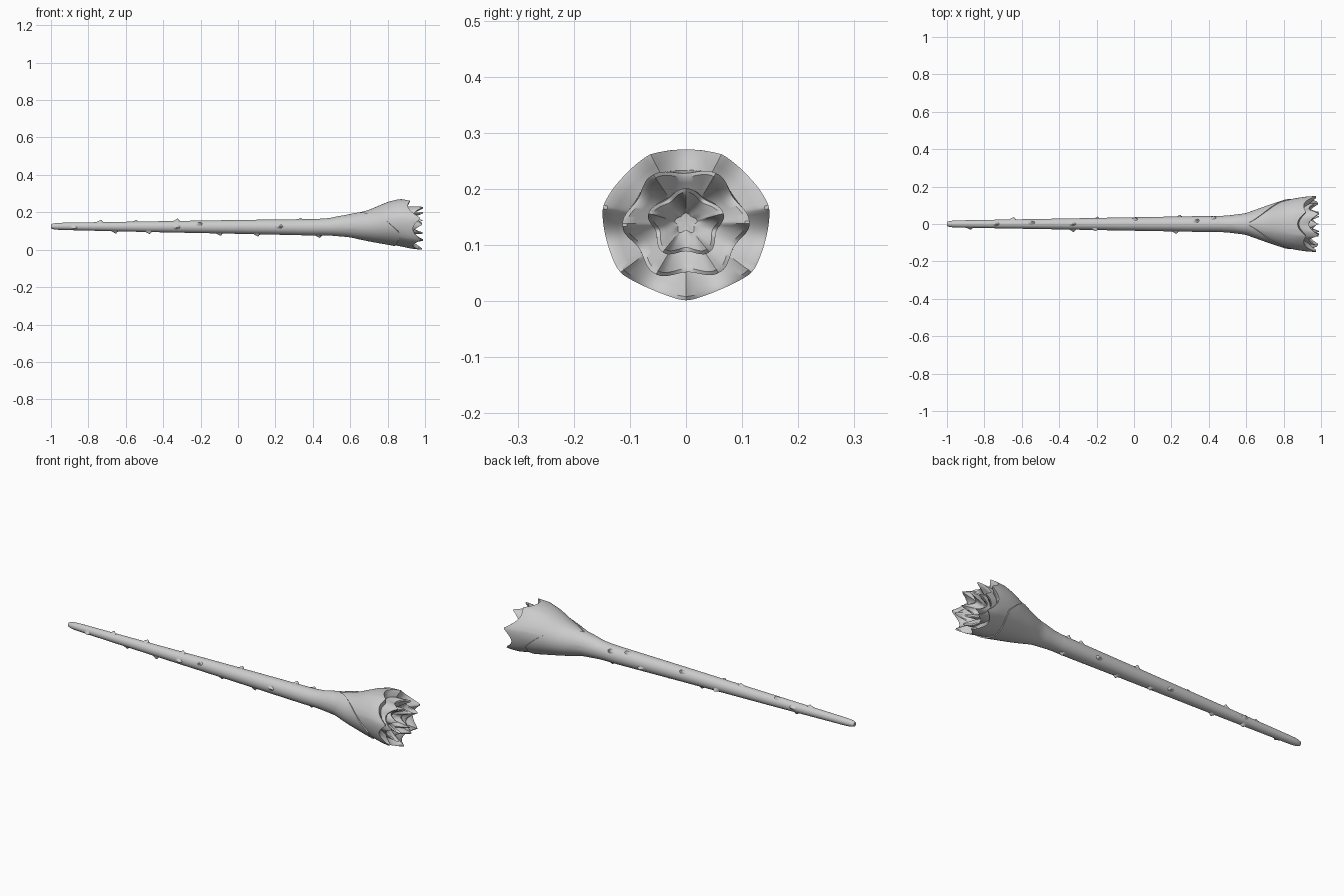
import bpy, bmesh
from math import sin, cos, pi, radians
from mathutils import Vector

if "Cube" in bpy.data.objects:
    bpy.data.objects.remove(bpy.data.objects["Cube"])

# Body profile: x, centre z, half-width y, half-height z
PROFILE = [(-1.0, .125, .010, .010), (-.99, .125, .015, .015), (-.96, .125, .019, .019),
           (-.5, .123, .027, .028), (0, .122, .036, .037), (.4, .120, .043, .044),
           (.5, .122, .044, .046), (.6, .128, .054, .058), (.7, .131, .090, .082),
           (.8, .144, .124, .113), (.86, .147, .139, .127), (.93, .140, .150, .135),
           (.97, .138, .152, .137), (1.0, .138, .150, .136)]
N = 128


def section(x):
    x = min(max(x, PROFILE[0][0]), PROFILE[-1][0])
    for a, b in zip(PROFILE, PROFILE[1:]):
        if x <= b[0]:
            t = (x - a[0]) / (b[0] - a[0])
            return [a[k] + (b[k] - a[k]) * t for k in (1, 2, 3)]


def point(x, ang, s=1.0, off=0.0):
    # ang = 0 is the top, positive towards +y
    zc, ry, rz = section(x)
    return Vector((x, sin(ang) * (ry * s + off), zc + cos(ang) * (rz * s + off)))


def grid_mesh(name, columns, start, end, sharp=40):
    # Closed surface from columns of points around the axis, with pole caps
    bm = bmesh.new()
    cols = [[bm.verts.new(p) for p in c] for c in columns]
    a, b = bm.verts.new(start), bm.verts.new(end)
    for c, d in zip(cols, cols[1:] + cols[:1]):
        bm.faces.new((a, d[0], c[0]))
        bm.faces.new((b, c[-1], d[-1]))
        for j in range(len(c) - 1):
            bm.faces.new((c[j], d[j], d[j + 1], c[j + 1]))
    bmesh.ops.recalc_face_normals(bm, faces=bm.faces)
    me = bpy.data.meshes.new(name)
    bm.to_mesh(me)
    bm.free()
    ob = bpy.data.objects.new(name, me)
    bpy.context.collection.objects.link(ob)
    bpy.context.view_layer.objects.active = ob
    ob.select_set(True)
    bpy.ops.object.shade_smooth_by_angle(angle=radians(sharp))
    ob.select_set(False)
    return ob


def tip(ang, n, phase):
    # Pointed petal tips, 1 at each tip and 0 at each notch
    return 1 - abs(sin(n * (ang - phase) / 2)) ** .9


def cup(name, s, x0, rim, floor, wave, off=0.0, thick=.006):
    # Petal cup: outer wall up to a jagged rim, then the inside sloping to a floor
    cols = []
    for i in range(N):
        ang = 2 * pi * i / N
        xr = rim(ang)
        col = []
        for j in range(17):
            t = j / 16
            col.append(point(x0 + (xr - x0) * t, ang, s * (1 + wave(ang) * t ** 3), off))
        sr = s * (1 + wave(ang))
        for j in range(7):
            t = j / 6
            x = xr + (floor - xr) * t ** .8
            p = point(xr, ang, sr * (1 - .55 * t) - (.05 if j == 0 else .07), off)
            p.x = x
            col.append(p)
        cols.append(col)
    zc = section(x0)[0]
    return grid_mesh(name, cols, (x0, 0, zc), (floor, 0, .142))


def outer_rim(a):
    # Lower at the top, reaching forward at the sides and bottom
    up = max(0, cos(a)) ** 2
    return .935 - .06 * up + .048 * tip(a, 7, pi) * (1 - .35 * up)


# Stem
stem_x = [-1 + 1.66 * (i / 50) for i in range(51)]
stem_x[1:1] = [-.995, -.985]
grid_mesh("stem", [[point(x, 2 * pi * i / 48) for x in stem_x] for i in range(48)],
          (-1, 0, .125), (.66, 0, .13))

# Nested petal layers of the flower head
cup("outer_petals", 1.0, .5, outer_rim, .89, lambda a: -.03 * (1 - tip(a, 7, pi)))
cup("middle_petals", .70, .75, lambda a: .935 + .055 * tip(a, 6, .5), .90,
    lambda a: .07 * cos(6 * (a - .5)))
cup("inner_petals", .42, .75, lambda a: .93 + .06 * tip(a, 5, 0), .90,
    lambda a: .10 * cos(5 * a))


# Sheath leaf wrapped round the underside, open in a V at the top
def sheath_rim(a):
    d = min(a, 2 * pi - a)
    return .60 + .26 * min(1, d / 2.0) - .03 * max(0, (d - 2.3))


cols = []
for i in range(N):
    a = 2 * pi * i / N
    xr = sheath_rim(a)
    col = [point(.45 + (xr - .45) * j / 14, a, 1, .005 * min(1, j / 7) - .0005)
           for j in range(15)]
    col.append(point(xr + .002, a, 1, -.004))
    cols.append(col)
grid_mesh("sheath_leaf", cols, (.45, 0, .12), (.62, 0, .13), 35)

# Thorns: x along the stem, angle round it in degrees (0 = top, 90 = +y)
THORNS = [(-.88, 250), (-.74, 0), (-.66, 180), (-.65, 80), (-.55, 20), (-.48, 200),
          (-.33, 0), (-.33, 265), (-.21, 300), (-.2, 120), (-.1, 180), (0, 45),
          (.1, 190), (.22, 275), (.33, 25), (.42, 50), (.43, 180), (.24, 110)]
for k, (x, deg) in enumerate(THORNS):
    a = radians(deg)
    zc, ry, rz = section(x)
    out = Vector((0, sin(a), cos(a)))
    side = Vector((0, cos(a), -sin(a)))
    base = point(x, a) - out * .004
    ring = [(.019, 0), (.012, .006), (.006, .011), (.003, .015)]
    cols = [[base + Vector((cos(2 * pi * i / 12) * r * 1.3 + h * .4, 0, 0))
             + side * sin(2 * pi * i / 12) * r * .7 + out * h
             for r, h in ring] for i in range(12)]
    grid_mesh(f"thorn_{k + 1}", cols, base, base + out * .0165 + Vector((.0066, 0, 0)), 60)
